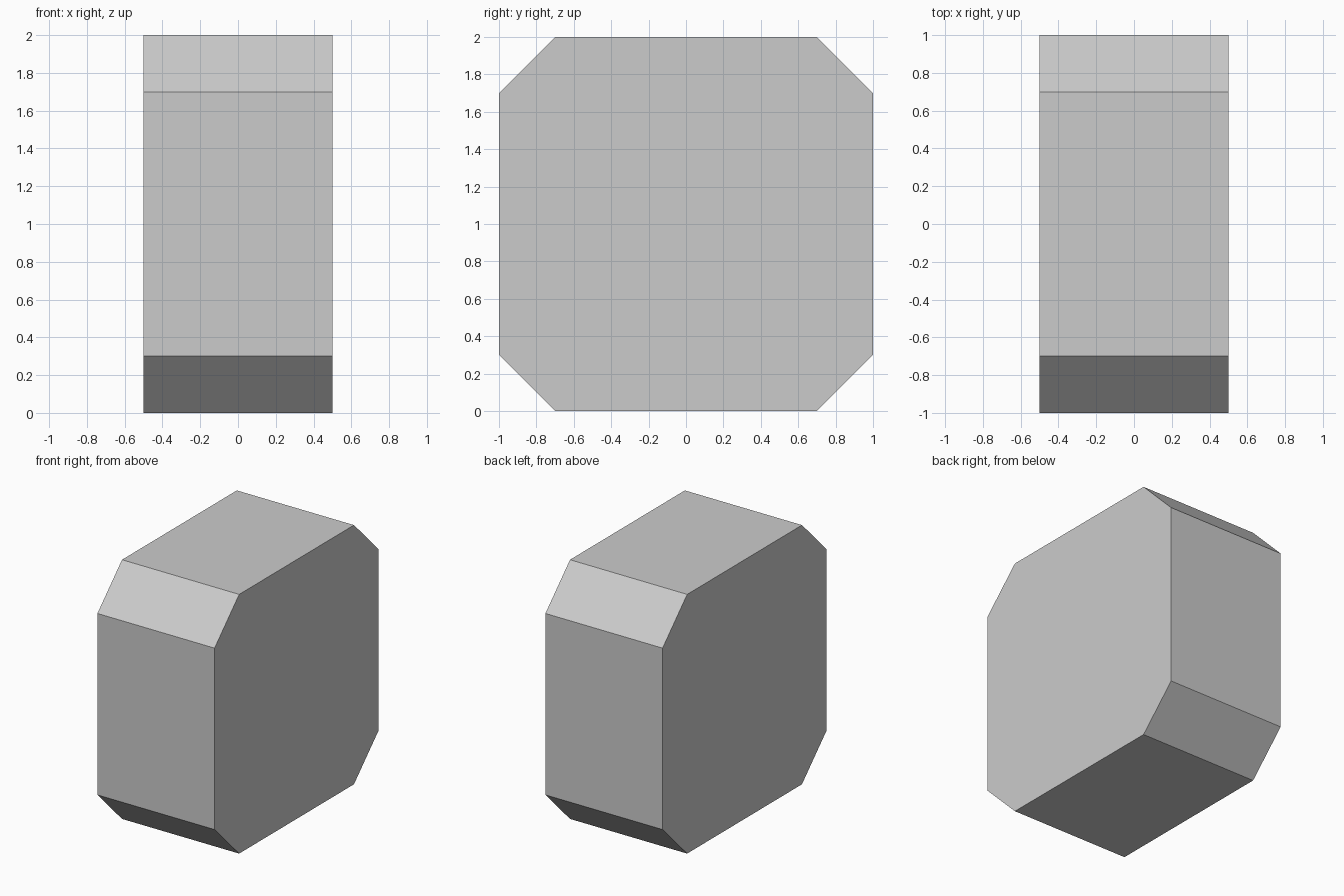
import bpy, bmesh
from mathutils import Matrix

if "Cube" in bpy.data.objects:
    bpy.data.objects.remove(bpy.data.objects["Cube"])

# Block: a 1 x 2 x 2 box standing on the ground
bm = bmesh.new()
bmesh.ops.create_cube(bm, size=1.0)
bmesh.ops.transform(bm, verts=bm.verts,
                    matrix=Matrix.Translation((0, 0, 1)) @ Matrix.Diagonal((1, 2, 2, 1)))

# Flat chamfer on the four edges running along x
long_edges = [e for e in bm.edges if abs(e.verts[0].co.x - e.verts[1].co.x) > 0.5]
bmesh.ops.bevel(bm, geom=long_edges, offset=0.3, offset_type='OFFSET',
                segments=1, affect='EDGES')
bmesh.ops.recalc_face_normals(bm, faces=bm.faces)

mesh = bpy.data.meshes.new("chamfered_block")
bm.to_mesh(mesh)
bm.free()
bpy.context.collection.objects.link(bpy.data.objects.new("chamfered_block", mesh))
